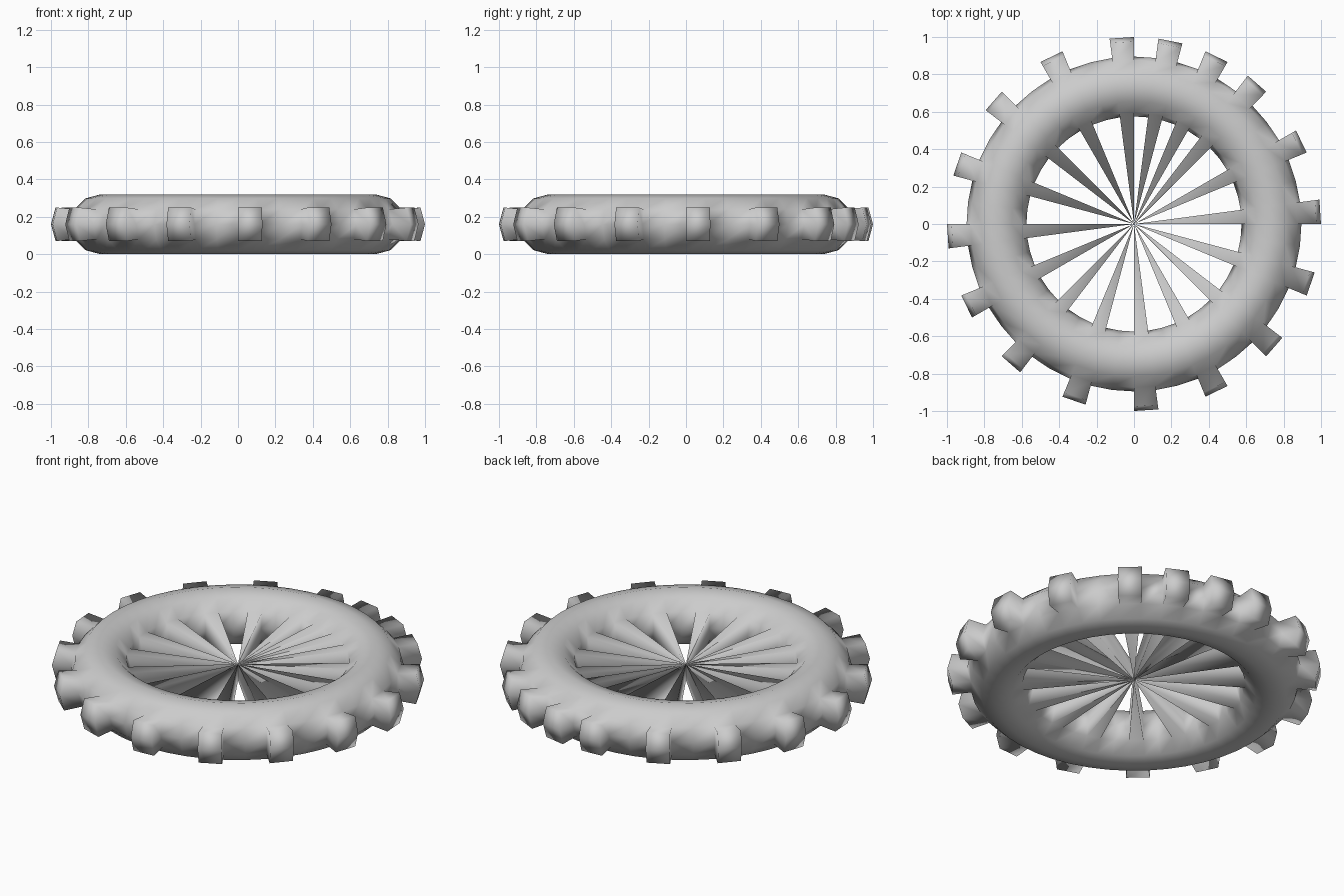
import bpy, bmesh, math
from mathutils import Vector

if "Cube" in bpy.data.objects:
    bpy.data.objects.remove(bpy.data.objects["Cube"])

R, r, ZC = 0.735, 0.16, 0.16        # ring radius, tube radius, centre height
NU, NV = 48, 12

bm = bmesh.new()

# Tyre ring: torus built around the origin
rings = []
for i in range(NU):
    a = 2 * math.pi * i / NU
    ring = []
    for j in range(NV):
        b = 2 * math.pi * j / NV
        d = R + r * math.cos(b)
        ring.append(bm.verts.new((d * math.cos(a), d * math.sin(a), r * math.sin(b))))
    rings.append(ring)
grid = {}
for i in range(NU):
    n = (i + 1) % NU
    for j in range(NV):
        k = (j + 1) % NV
        grid[i, j] = bm.faces.new((rings[i][j], rings[n][j], rings[n][k], rings[i][k]))


def pull(faces, xy, z):
    """Extrude a patch of faces and scale its new end about the wheel centre."""
    ext = bmesh.ops.extrude_face_region(bm, geom=faces)["geom"]
    bmesh.ops.scale(bm, vec=Vector((xy, xy, z)),
                    verts=[e for e in ext if isinstance(e, bmesh.types.BMVert)])
    bmesh.ops.delete(bm, geom=[f for f in faces if f.is_valid], context='FACES')


# Lugs outside and matching spokes inside, one corner packed tighter
for i in [0, 3, 6, 8, 10] + list(range(12, NU, 3)):
    pull([grid[i, NV - 1], grid[i, 0]], 1.117, 1.117)
    pull([grid[i, 5], grid[i, 6]], 0.003, 0.6)

bmesh.ops.translate(bm, vec=(0, 0, ZC), verts=bm.verts)
bmesh.ops.recalc_face_normals(bm, faces=bm.faces)
for f in bm.faces:
    f.smooth = True

me = bpy.data.meshes.new("lugged_wheel")
bm.to_mesh(me)
bm.free()
wheel = bpy.data.objects.new("lugged_wheel", me)
bpy.context.collection.objects.link(wheel)
